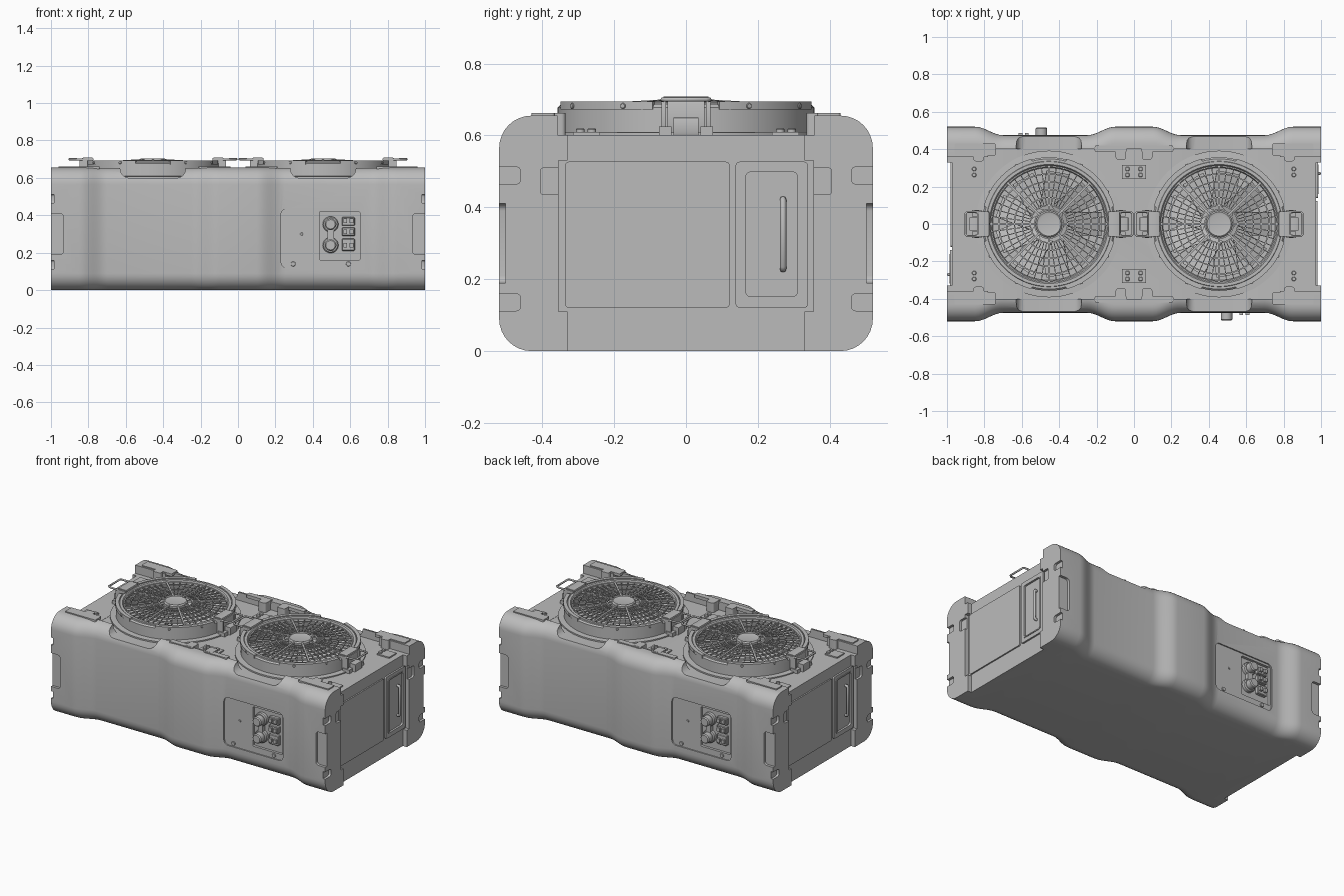
import bpy, bmesh, math
from math import pi, cos, sin
from mathutils import Matrix, Vector

if "Cube" in bpy.data.objects:
    bpy.data.objects.remove(bpy.data.objects["Cube"])

grey = bpy.data.materials.new("plain grey")
grey.use_nodes = True
grey.diffuse_color = (0.5, 0.5, 0.5, 1)
grey.node_tree.nodes["Principled BSDF"].inputs["Base Color"].default_value = (0.5, 0.5, 0.5, 1)


def smooth(mesh):
    for p in mesh.polygons:
        p.use_smooth = True
    mesh.set_sharp_from_angle(angle=math.radians(32))


def make(name, bm):
    bmesh.ops.recalc_face_normals(bm, faces=bm.faces)
    mesh = bpy.data.meshes.new(name)
    bm.to_mesh(mesh)
    bm.free()
    mesh.materials.append(grey)
    smooth(mesh)
    ob = bpy.data.objects.new(name, mesh)
    bpy.context.collection.objects.link(ob)
    return ob


def add_box(bm, size, mat):
    bmesh.ops.create_cube(bm, size=1, matrix=mat @ Matrix.Diagonal((*size, 1)))


def box(name, x, y, z, r=0, axis=None, seg=4):
    """Box from ranges; rounds the edges along one axis, or all of them."""
    bm = bmesh.new()
    lo, hi = Vector(map(min, (x, y, z))), Vector(map(max, (x, y, z)))
    add_box(bm, hi - lo, Matrix.Translation((lo + hi) / 2))
    if r:
        edges = [e for e in bm.edges if axis is None or
                 abs((e.verts[0].co - e.verts[1].co)[axis]) > 1e-5]
        bmesh.ops.bevel(bm, geom=edges, offset=r, segments=seg, affect='EDGES', profile=0.5)
    return make(name, bm)


def lathe(name, profile, loc=(0, 0, 0), steps=64, closed=False, tilt=None):
    """Spin (radius, height) points about z, then tilt and place."""
    bm = bmesh.new()
    vs = [bm.verts.new((r, 0, h)) for r, h in profile]
    es = [bm.edges.new(p) for p in zip(vs, vs[1:])]
    if closed:
        es.append(bm.edges.new((vs[-1], vs[0])))
    bmesh.ops.spin(bm, geom=vs + es, cent=(0, 0, 0), axis=(0, 0, 1), angle=2 * pi,
                   steps=steps, use_merge=True)
    bmesh.ops.remove_doubles(bm, verts=bm.verts, dist=1e-5)
    mat = Matrix.Translation(loc) @ (tilt or Matrix())
    bmesh.ops.transform(bm, matrix=mat, verts=bm.verts)
    return make(name, bm)


FRONT = Matrix.Rotation(pi / 2, 4, 'X')


def stud(name, loc, r, h, tilt=None, steps=20):
    b = min(r, h) * 0.2
    return lathe(name, [(0, 0), (r, 0), (r, h - b), (r - b, h), (0, h)], loc, steps, tilt=tilt)


def wire(name, pts, r):
    cu = bpy.data.curves.new(name, 'CURVE')
    cu.dimensions = '3D'
    cu.bevel_depth, cu.bevel_resolution, cu.use_fill_caps = r, 2, True
    sp = cu.splines.new('POLY')
    sp.points.add(len(pts) - 1)
    for p, co in zip(sp.points, pts):
        p.co = (*co, 1)
    cu.materials.append(grey)
    ob = bpy.data.objects.new(name, cu)
    bpy.context.collection.objects.link(ob)
    return ob


def twin(*obs):
    """Repeat parts turned half way round the upright axis."""
    for ob in obs:
        c = ob.copy()
        c.name = "opposite_" + ob.name
        c.matrix_basis = Matrix.Rotation(pi, 4, 'Z') @ ob.matrix_basis
        bpy.context.collection.objects.link(c)


def cut(ob, cutters):
    for c in cutters:
        m = ob.modifiers.new("cut", 'BOOLEAN')
        m.operation, m.solver, m.object = 'DIFFERENCE', 'EXACT', c
    bpy.context.view_layer.update()
    mesh = bpy.data.meshes.new_from_object(ob.evaluated_get(bpy.context.evaluated_depsgraph_get()))
    ob.modifiers.clear()
    ob.data = mesh
    smooth(mesh)
    for c in cutters:
        bpy.data.objects.remove(c)


# Case shell: rounded section swept along x, pinched beside each fan
def half_width(x):
    t = min(1, max(0, (abs(abs(x) - 0.475) - 0.225) / 0.15))
    return 0.475 + 0.045 * (0.5 - 0.5 * cos(pi * t))


TOP, R = 0.655, 0.09
stations = sorted({s * (b + 0.15 * i / 8) for s in (-1, 1) for b in (0.1, 0.7) for i in range(9)} | {-1, 1})
bm = bmesh.new()
loops = []
for x in stations:
    w = half_width(x)
    ring = []
    for k, (sy, cz) in enumerate([(1, TOP - R), (-1, TOP - R), (-1, R), (1, R)]):
        for i in range(9):
            a = (k + i / 8) * pi / 2
            ring.append(bm.verts.new((x, sy * (w - R) + R * cos(a), cz + R * sin(a))))
    loops.append(ring)
for a, b in zip(loops, loops[1:]):
    for i in range(len(a)):
        j = (i + 1) % len(a)
        bm.faces.new((a[i], a[j], b[j], b[i]))
bm.faces.new(loops[0])
bm.faces.new(loops[-1])
case = make("case_shell", bm)

FX = 0.455  # fan centre
cutters = [box("c", (-.78, .78), (-.4, .4), (.6, .8)),
           box("c", (-1.1, 1.1), (-.357, .357), (.601, .81))]
for s in (-1, 1):
    cutters += [box("c", (s * .972, s * 1.1), (-.33, .33), (-.1, .9)),
                box("c", (s * .974, s * 1.2), (-.355, .355), (.11, .53)),
                # control panel recess
                box("c", (-s * .23, -s * .66), (s * .467, s * .6), (.12, .435), .03, 1),
                box("c", (-s * .435, -s * .652), (s * .45, s * .61), (.16, .42), .008, 1)]
    for t in (-1, 1):
        cutters += [box("c", (s * FX - .175, s * FX + .175), (t * .3, t * .7), (.599, .9), .05, 1),
                    box("c", (s * .932, s * 1.1), (t * .503, t * .6), (.19, .41), .02, 1),
                    box("c", (s * .985, s * 1.15), (t * .345, t * .405), (.435, .51), .01, 0)]
        for z in (.112, .465):
            cutters.append(box("c", (s * .984, s * 1.12), (t * .46, t * .65), (z, z + .047), .012, 0))
cut(case, cutters)

# End panels and grab handles
panel = box("end_panel", (.97, .981), (-.337, .122), (.12, .527), .012, 0)
frame = box("handle_panel", (.97, .983), (.138, .34), (.12, .527), .012, 0)
cut(frame, [box("c", (.974, 1), (.162, .315), (.147, .503), .012, 0)])
lip = box("handle_panel_rim", (.972, .987), (.16, .317), (.145, .505), .014, 0)
cut(lip, [box("c", (.96, 1), (.167, .31), (.152, .498), .012, 0)])
grip = wire("grab_handle", [(.972, .27, .228), (.985, .27, .228), (.991, .27, .236),
                            (.991, .27, .414), (.985, .27, .422), (.972, .27, .422)], .009)
twin(panel, frame, lip, grip)

# Control panel: two linked knobs, switches and bolts
parts = [box("knob_link", (.478, .512), (-.475, -.445), (.25, .34))]
for z in (.24, .352):
    parts += [stud("knob_collar", (.495, -.445, z), .042, .03, FRONT),
              stud("knob", (.495, -.47, z), .031, .046, FRONT)]
for z0, z1 in ((.345, .39), (.29, .335), (.21, .275)):
    parts.append(box("switch_block", (.555, .625), (-.472, -.445), (z0, z1), .004, None, 1))
for x in (.573, .607):
    for z in (.24, .312, .37):
        parts.append(box("switch", (x - .01, x + .01), (-.486, -.47), (z - .012, z + .012)))
for x in (.295, .59):
    parts.append(stud("panel_bolt", (x, -.466, .14), .013, .008, FRONT))
parts.append(stud("panel_lamp", (.34, -.466, .3), .008, .006, FRONT))
twin(*parts)

# Top deck brackets and rim catches
for t in (-1, 1):
    for cx in (-.89, 0, .89):
        w = .065 if cx == 0 else .045
        box("deck_plate", (cx - w, cx + w), (t * .24, t * .315), (.595, .609))
        for s in (-1, 1):
            if cx * s <= 0.5:
                for y in (.262, .294):
                    stud("deck_pin", (cx + s * .035, t * y, .605), .012, .014, steps=12)
    for s in (-1, 1):
        for cx, y in ((.07, .345), (.83, .335)):
            box("rim_catch", (s * cx - .028, s * cx + .028), (t * y, t * .41), (.6, .662), .012, 2)
        box("rim_strap", (s * .74, s * .96), (t * .365, t * .43), (.645, .662), .008, 2)
        box("middle_strap", (s * .04, s * .21), (t * .385, t * .42), (.64, .661), .008, 2)


# Fan: housing, blades, guard and latches
def dome(r):
    return .698 - .16 * r * r


def fan(cx):
    at = Matrix.Translation((cx, 0, 0))
    lathe("fan_housing", [(0, .615), (.3, .615), (.312, .683), (.318, .69), (.334, .69), (.336, .686),
                          (.348, .686), (.357, .678), (.357, .61), (.392, .608), (.392, .595), (0, .595)],
          (cx, 0, 0), 72)
    bm = bmesh.new()
    for i in range(9):
        add_box(bm, (.21, .13, .005), at @ Matrix.Rotation(i * 2 * pi / 9, 4, 'Z')
                @ Matrix.Translation((.175, 0, .643)) @ Matrix.Rotation(.3, 4, 'X'))
    make("fan_blades", bm)
    lathe("fan_hub", [(0, .61), (.08, .61), (.08, .672), (0, .672)], (cx, 0, 0), 32)
    lathe("guard_cap", [(0, .672), (.072, .675), (.072, .697), (.064, .704), (.05, .7), (0, .704)],
          (cx, 0, 0), 40)
    for r in (.1, .142, .184, .226, .268, .308):
        z = dome(r)
        lathe("guard_ring", [(r - .0035, z), (r + .0035, z), (r + .0035, z - .011), (r - .0035, z - .011)],
              (cx, 0, 0), 64, True)
    bm = bmesh.new()
    for i in range(48):
        main = i % 6 == 0
        r0, r1 = (.06, .318) if main else (.1, .31)
        slope = math.atan2(dome(r0) - dome(r1), r1 - r0)
        z = (dome(r0) + dome(r1)) / 2 - (.004 if main else .007)
        add_box(bm, (r1 - r0, .011 if main else .0045, .014 if main else .008),
                at @ Matrix.Rotation(i * pi / 24, 4, 'Z')
                @ Matrix.Translation(((r0 + r1) / 2, 0, z)) @ Matrix.Rotation(slope, 4, 'Y'))
    make("guard_bars", bm)
    # raised clamp arcs and side bolts around the housing
    for k in range(4):
        mid = (k + .5) * pi / 2
        bm = bmesh.new()
        secs = [[bm.verts.new((cx + r * cos(a), r * sin(a), z))
                 for r, z in ((.338, .68), (.338, .694), (.361, .694), (.361, .672))]
                for a in (mid + (i / 14 - .5) * 1.05 for i in range(15))]
        for a, b in zip(secs, secs[1:]):
            for i in range(4):
                bm.faces.new((a[i], a[(i + 1) % 4], b[(i + 1) % 4], b[i]))
        bm.faces.new(secs[0])
        bm.faces.new(secs[-1])
        make("clamp_arc", bm)
        for d in (-.28, .28):
            a = mid + d
            stud("clamp_bolt", (cx + .355 * cos(a), .355 * sin(a), .682), .008, .01,
                 Matrix.Rotation(a, 4, 'Z') @ Matrix.Rotation(pi / 2, 4, 'Y'), 12)
    # latches on both x sides
    for s in (-1, 1):
        def X(a, b):
            return (cx + s * a, cx + s * b)
        box("latch_body", X(.33, .385), (-.052, .052), (.6, .696), .006, 1, 2)
        box("latch_cap", X(.318, .38), (-.062, .062), (.692, .708), .006, 1, 2)
        for t in (-1, 1):
            box("latch_cheek", X(.32, .392), (t * .056, t * .068), (.6, .702), .008, 1, 2)
            box("latch_foot", X(.36, .41), (t * .04, t * .075), (.6, .625))
        box("latch_plate", X(.37, .425), (-.035, .035), (.6, .65), .006, 1, 2)
        x0, x1 = cx + s * .375, cx + s * .447
        wire("latch_loop", [(x0, -.065, .698), (x1 - s * .01, -.065, .7), (x1, -.055, .7),
                            (x1, .055, .7), (x1 - s * .01, .065, .7), (x0, .065, .698)], .006)


fan(-FX)
fan(FX)
